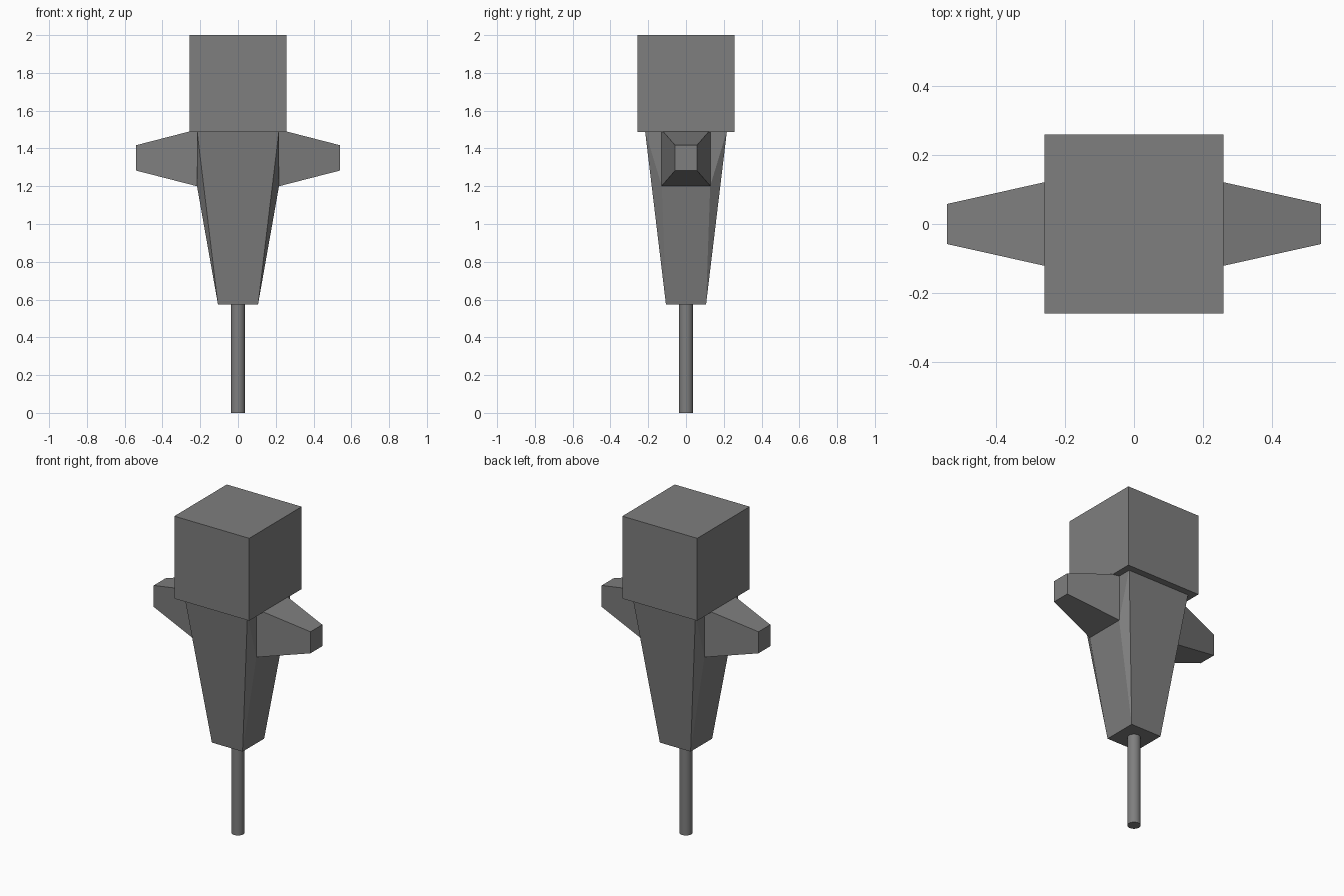
import bpy, bmesh, math

cube = bpy.data.objects.get("Cube")
if cube:
    bpy.data.objects.remove(cube, do_unlink=True)

grey = bpy.data.materials.new("mid_grey")
grey.use_nodes = True
colour = (0.21, 0.21, 0.21, 1)
grey.diffuse_color = colour
grey.node_tree.nodes["Principled BSDF"].inputs["Base Color"].default_value = colour


def rectangle(half_x, half_y, z):
    return [(sx * half_x, sy * half_y, z) for sx in (-1, 1) for sy in (-1, 1)]


def hull(name, points):
    """Flat-faced solid wrapped around a few corner points."""
    bm = bmesh.new()
    for p in points:
        bm.verts.new(p)
    bmesh.ops.convex_hull(bm, input=bm.verts[:])
    bmesh.ops.dissolve_limit(bm, angle_limit=math.radians(0.5),
                             verts=bm.verts[:], edges=bm.edges[:])
    bmesh.ops.recalc_face_normals(bm, faces=bm.faces[:])
    mesh = bpy.data.meshes.new(name)
    bm.to_mesh(mesh)
    bm.free()
    mesh.materials.append(grey)
    obj = bpy.data.objects.new(name, mesh)
    bpy.context.collection.objects.link(obj)
    return obj


# Square head block
hull("head", rectangle(0.258, 0.258, 1.487) + rectangle(0.258, 0.258, 2.0))

# Tapered body, with sides held upright behind the arms
hull("body", rectangle(0.106, 0.106, 0.573)
     + rectangle(0.217, 0.128, 1.2)
     + rectangle(0.217, 0.217, 1.495))

# Stubby tapered arms
for name, side in (("left_arm", 1), ("right_arm", -1)):
    hull(name, [(side * x, sy * half_y, 1.35 + sz * half_z)
                for x, half_y, half_z in ((0.217, 0.13, 0.15), (0.54, 0.058, 0.067))
                for sy in (-1, 1) for sz in (-1, 1)])

# Thin round rod
bpy.ops.mesh.primitive_cylinder_add(vertices=32, radius=0.038, depth=0.575,
                                    location=(0, 0, 0.2875))
rod = bpy.context.object
rod.name = "rod"
rod.data.materials.append(grey)
bpy.ops.object.shade_smooth_by_angle(angle=math.radians(30))
